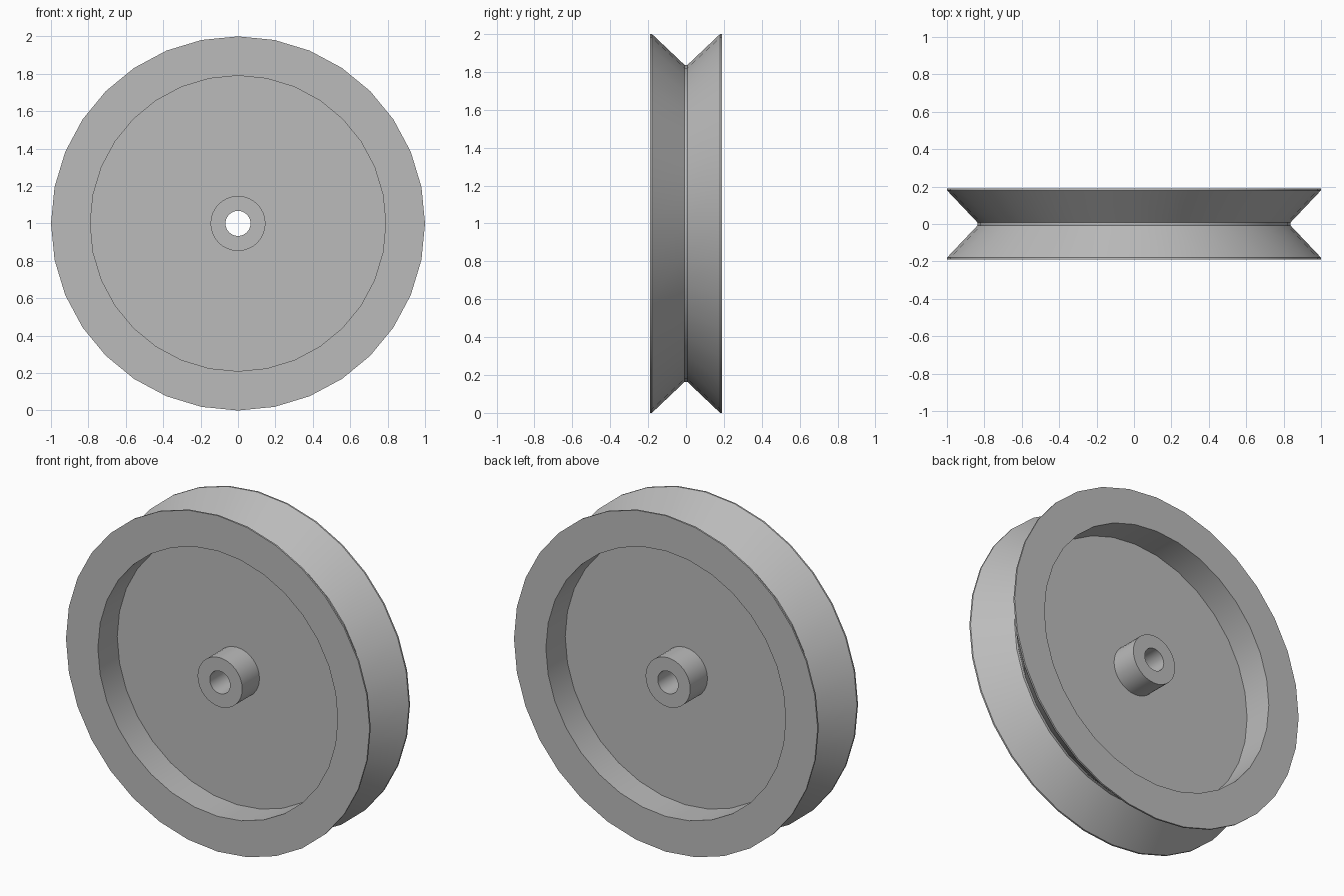
import bpy
import bmesh
from math import cos, sin, pi, radians

SEGMENTS = 32

cube = bpy.data.objects.get("Cube")
if cube:
    bpy.data.objects.remove(cube, do_unlink=True)

grey = bpy.data.materials.new("plain_grey")
grey.use_nodes = True
colour = (0.5, 0.5, 0.5, 1.0)
grey.diffuse_color = colour
grey.node_tree.nodes["Principled BSDF"].inputs["Base Color"].default_value = colour


def lathe(name, profile, centre_z):
    """Sweep a closed (radius, y) profile around the y axis."""
    bm = bmesh.new()
    rings = []
    for i in range(SEGMENTS):
        a = 2 * pi * i / SEGMENTS
        rings.append([bm.verts.new((r * cos(a), y, centre_z + r * sin(a)))
                      for r, y in profile])
    count = len(profile)
    for i in range(SEGMENTS):
        here, after = rings[i], rings[(i + 1) % SEGMENTS]
        for j in range(count):
            k = (j + 1) % count
            bm.faces.new((here[j], here[k], after[k], after[j]))
    bmesh.ops.recalc_face_normals(bm, faces=bm.faces)
    mesh = bpy.data.meshes.new(name)
    bm.to_mesh(mesh)
    bm.free()
    mesh.materials.append(grey)
    obj = bpy.data.objects.new(name, mesh)
    bpy.context.collection.objects.link(obj)
    bpy.ops.object.select_all(action='DESELECT')
    obj.select_set(True)
    bpy.context.view_layer.objects.active = obj
    bpy.ops.object.shade_smooth_by_angle(angle=radians(25))
    return obj


# Front half of the section: bore, hub, thin web, rim, lip, V groove
half = [
    (0.067, -0.17),
    (0.147, -0.17),
    (0.147, -0.008),
    (0.79, -0.008),
    (0.79, -0.19),
    (1.0, -0.19),
    (1.0, -0.18),
    (0.836, -0.007),
]
# Mirror the section to the back
section = half + [(r, -y) for r, y in reversed(half)]
lathe("pulley_wheel", section, 1.0)
